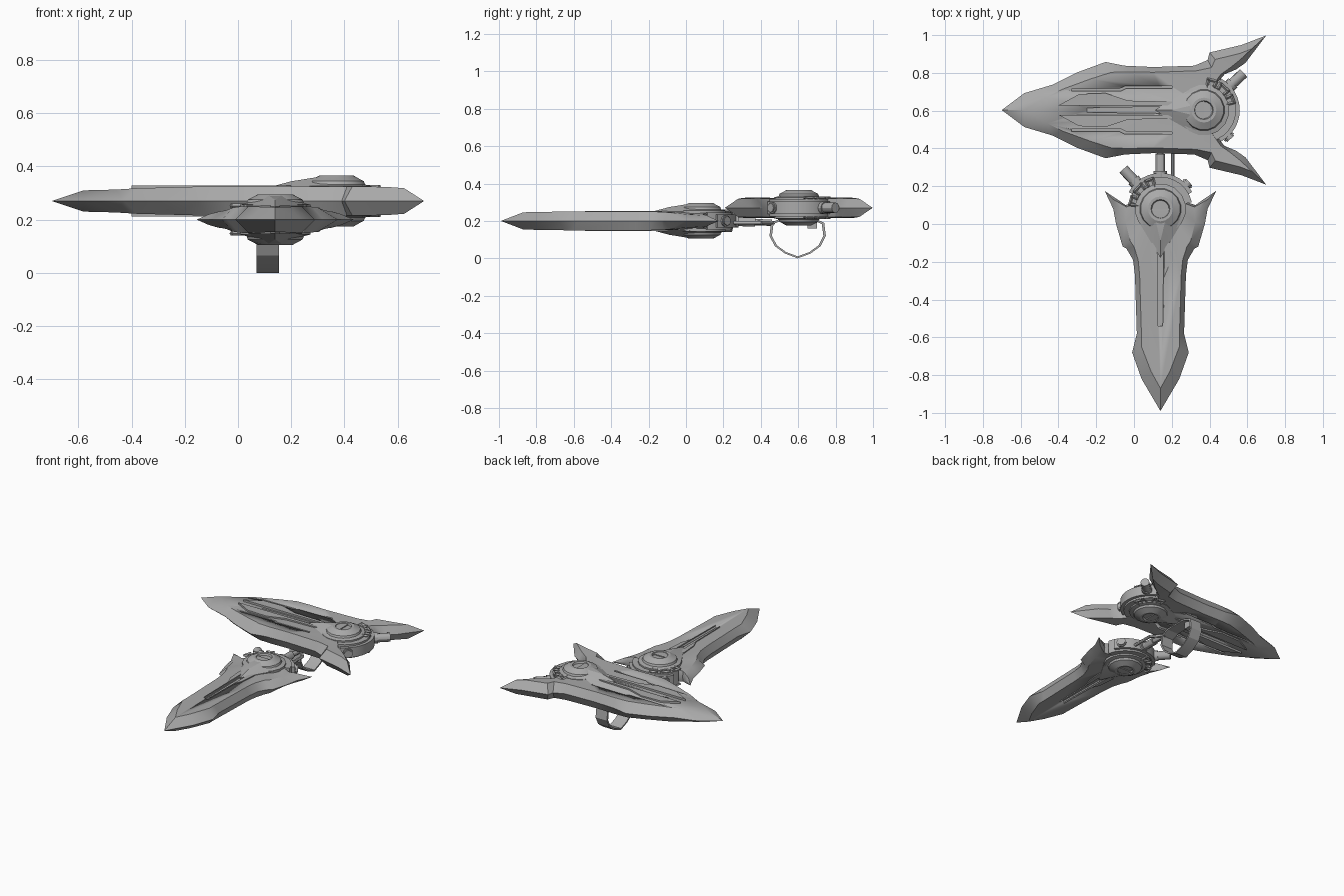
import bpy, bmesh, math
from mathutils import Matrix, Vector

if "Cube" in bpy.data.objects:
    bpy.data.objects.remove(bpy.data.objects["Cube"])

grey = bpy.data.materials.new("steel_grey")
grey.diffuse_color = (0.4, 0.4, 0.4, 1)
grey.use_nodes = True
grey.node_tree.nodes["Principled BSDF"].inputs["Base Color"].default_value = grey.diffuse_color


def finish(name, bm, mat=Matrix(), smooth=30):
    bmesh.ops.recalc_face_normals(bm, faces=bm.faces)
    me = bpy.data.meshes.new(name)
    bm.to_mesh(me)
    bm.free()
    me.materials.append(grey)
    ob = bpy.data.objects.new(name, me)
    ob.matrix_world = mat
    bpy.context.collection.objects.link(ob)
    bpy.ops.object.select_all(action='DESELECT')
    ob.select_set(True)
    bpy.context.view_layer.objects.active = ob
    bpy.ops.object.shade_smooth_by_angle(angle=math.radians(smooth))
    return ob


def prism(bm, pts, z0, z1):
    """Extrude a flat outline between two heights."""
    a = [bm.verts.new((x, y, z0)) for x, y in pts]
    b = [bm.verts.new((x, y, z1)) for x, y in pts]
    bm.faces.new(a[::-1])
    bm.faces.new(b)
    for i in range(len(pts)):
        j = (i + 1) % len(pts)
        bm.faces.new((a[i], a[j], b[j], b[i]))


def rod(bm, p, q, r, n=12):
    p, q = Vector(p), Vector(q)
    m = Matrix.Translation((p + q) / 2) @ (q - p).to_track_quat('Z', 'Y').to_matrix().to_4x4()
    bmesh.ops.create_cone(bm, cap_ends=True, segments=n, radius1=r, radius2=r,
                          depth=(q - p).length, matrix=m)


def polar(r, deg, z=0):
    return Vector((r * math.cos(math.radians(deg)), r * math.sin(math.radians(deg)), z))


def flip(pts):
    return [(x, -y) for x, y in pts]


def blade(name, rows, slots, mat):
    """rows: edge x, edge y, plateau x, plateau y, plateau height; mirrored in y and z."""
    full = rows + [(a, -b, c, -d, h) for a, b, c, d, h in rows[-2:0:-1]]
    bm = bmesh.new()
    edge = [bm.verts.new((r[0], r[1], 0)) for r in full]
    for s in (1, -1):
        top = [bm.verts.new((r[2], r[3], s * r[4])) for r in full]
        n = len(rows)
        # plateau halves meet on a centre line
        bm.faces.new(top[:n])
        bm.faces.new(top[n - 1:] + [top[0]])
        for i in range(len(full)):
            j = (i + 1) % len(full)
            bm.faces.new((edge[i], edge[j], top[j], top[i]))
    bmesh.ops.triangulate(bm, faces=[f for f in bm.faces if len(f.verts) > 4])
    ob = finish(name, bm, mat)
    # sunken channels on both faces
    cb = bmesh.new()
    for pts in slots:
        for s in (1, -1):
            prism(cb, pts, s * 0.036, s * 0.09)
    cut = finish(name + "_channel_cutter", cb, mat)
    cut.hide_render = True
    cut.hide_set(True)
    mod = ob.modifiers.new("channels", 'BOOLEAN')
    mod.operation, mod.solver, mod.object = 'DIFFERENCE', 'EXACT', cut
    return ob


def hub(prefix, mat):
    # turned body with a sunken eight-sided cap
    bm = bmesh.new()
    prof = [(0.045, 0.082), (0.05, 0.094), (0.066, 0.095), (0.085, 0.085),
            (0.105, 0.075), (0.11, 0.062), (0.135, 0.056), (0.135, -0.056)]
    prof += [(r, -z) for r, z in prof[-3::-1]]
    rings = [[bm.verts.new(polar(r, 22.5 * i + 11.25, z)) for i in range(16)] if r > 0.07 else
             [bm.verts.new(polar(r, 45 * (i // 2) + 22.5 + (i % 2) * 22.5, z) *
                           1.0) for i in range(16)] for r, z in prof]
    for a, b in zip(rings, rings[1:]):
        for i in range(16):
            j = (i + 1) % 16
            bm.faces.new((a[i], a[j], b[j], b[i]))
    bm.faces.new(rings[0])
    bm.faces.new(rings[-1])
    finish(prefix + "_hub", bm, mat)

    # pointed guard running onto the blade
    bm = bmesh.new()
    for s in (1, -1):
        for x, y, z in ((-0.26, 0, .05), (-0.15, 0.055, .05), (-0.06, 0.12, .052), (0, 0.13, .05),
                        (-0.17, 0, .074), (-0.065, 0.025, .091), (0, 0.06, .088)):
            for t in ((1, -1) if y else (1,)):
                bm.verts.new((x, y * t, z * s))
    bmesh.ops.convex_hull(bm, input=bm.verts)
    finish(prefix + "_hub_guard", bm, mat, 15)

    # rear collars
    bm = bmesh.new()
    for r0, r1, a, h in ((0.12, 0.17, 78, 0.046), (0.16, 0.19, 62, 0.034)):
        angs = [-a + 2 * a * i / 12 for i in range(13)]
        pts = [polar(r1, t).xy for t in angs] + [polar(r0, t).xy for t in angs[::-1]]
        prism(bm, pts, -h, h)
    finish(prefix + "_hub_collar", bm, mat)

    # exhaust pipe and short stub
    bm = bmesh.new()
    rod(bm, polar(0.12, 43), polar(0.288, 43), 0.028)
    rod(bm, polar(0.12, 43), polar(0.21, 43), 0.034)
    rod(bm, polar(0.1, -47), polar(0.208, -47), 0.024)
    rod(bm, polar(0.19, -47), polar(0.2, -47), 0.031)
    finish(prefix + "_hub_pipes", bm, mat)

    # stepped key-pattern trim
    bm = bmesh.new()
    path = [(.115, 82), (.165, 82), (.165, 66), (.135, 66), (.135, 56), (.165, 56), (.165, 38),
            (.135, 38), (.135, 28), (.165, 28), (.165, 14), (.115, 14)]
    for s in (1, -1):
        for (r0, a0), (r1, a1) in zip(path, path[1:]):
            p, q = polar(r0, a0, s * .052), polar(r1, a1, s * .052)
            d = (q - p).normalized() * .005
            rod(bm, p - d, q + d, 0.008, 4)
    finish(prefix + "_hub_trim", bm, mat)


upper = Matrix.Translation((0.37, 0.603, 0.27))
lower = Matrix.Translation((0.14, 0.08, 0.20)) @ Matrix.Rotation(math.pi / 2, 4, 'Z')

# broad blade with swept rear wings
H = 0.055
broad = [(-1.07, 0, -0.95, 0, .04), (-0.95, .09, -0.83, .07, .043), (-0.80, .135, -0.75, .11, .048),
         (-0.67, .20, -0.60, .165, .052), (-0.52, .255, -0.49, .20, H), (-0.42, .235, -0.40, .203, H),
         (-0.27, .228, -0.27, .20, H), (-0.05, .235, -0.04, .208, H), (0.02, .265, 0.04, .225, H),
         (0.03, .305, 0.06, .268, H), (0.20, .345, 0.19, .30, .053), (0.33, .395, 0.255, .325, .048),
         (0.22, .25, 0.19, .265, .05), (0.17, .215, 0.14, .225, .05), (0.11, .19, 0.09, .19, .05),
         (0.05, .12, 0.04, .12, .05), (0.05, 0, 0.04, 0, .05)]
centre = [(-0.62, .012), (-0.62, -.012), (-0.15, -.018), (-0.15, .018)]
side = [(-0.70, .10), (-0.44, .10), (-0.41, .115), (-0.17, .115), (-0.17, .127), (-0.42, .127), (-0.45, .112),
        (-0.70, .112)]
blade("broad_blade", broad, [centre, side, flip(side)], upper)

# narrow blade with short shoulder wings
narrow = [(-1.07, 0, -0.95, 0, .046), (-0.90, .10, -0.86, .05, .048), (-0.76, .15, -0.73, .10, .05),
          (-0.66, .125, -0.68, .10, .05), (-0.35, .135, -0.35, .11, .05), (-0.27, .145, -0.27, .118, .05),
          (-0.21, .18, -0.20, .14, .048), (-0.20, .20, -0.17, .16, .045), (-0.08, .235, -0.07, .185, .035),
          (0, .25, 0, .212, .03), (0.095, .295, 0.05, .25, .02), (0.045, .22, 0.03, .215, .03),
          (0.02, .185, 0.01, .18, .035), (0.05, .10, 0.04, .10, .045), (0.05, 0, 0.04, 0, .045)]
blade("narrow_blade", narrow, [centre], lower)

hub("broad", upper)
hub("narrow", lower)

# raised panels either side of the centre channel on the broad blade
bm = bmesh.new()
panel = [(-0.77, .025), (-0.66, .085), (-0.52, .09), (-0.40, .05), (-0.17, .045), (-0.17, .025)]
for s in (1, -1):
    for pts in (panel, flip(panel)):
        prism(bm, pts, s * 0.045, s * 0.058)
finish("broad_blade_panels", bm, upper)

# slim frame strips beside the narrow channel
bm = bmesh.new()
strip = [(-0.62, .016), (-0.36, .02), (-0.30, .045), (-0.18, .055), (-0.18, .022)]
for s in (1, -1):
    for pts in (strip, flip(strip)):
        prism(bm, pts, s * 0.045, s * 0.054)
finish("narrow_blade_strips", bm, lower)

# faceted finger loop under the broad blade
loop = [(.51, .215), (.455, .19), (.446, .12), (.475, .065), (.53, .025), (.597, 0), (.665, .025),
        (.72, .065), (.748, .12), (.739, .19), (.684, .215)]
bm = bmesh.new()
grid = [[bm.verts.new((x, .597 + (y - .597) * k, .115 + (z - .115) * k)) for y, z in loop]
        for x, k in ((.07, 1), (.155, 1), (.155, .91), (.07, .91))]
for a, b in zip(grid, grid[1:] + grid[:1]):
    for i in range(len(loop)):
        j = (i + 1) % len(loop)
        bm.faces.new((a[i], a[j], b[j], b[i]))
finish("finger_loop", bm, smooth=20)

# linkage rods joining the lower hub to the loop
bm = bmesh.new()
rod(bm, (.14, .2, .2), (.14, .46, .19), .017)
rod(bm, (.14, .26, .198), (.14, .37, .194), .025)
rod(bm, (.14, .225, .2), (.14, .28, .2), .036)
rod(bm, (.205, .2, .19), (.205, .40, .19), .010)
rod(bm, (.205, .40, .19), (.14, .47, .19), .010)
finish("linkage_rods", bm)

# small latch behind the loop
bm = bmesh.new()
prism(bm, [(.10, .65), (.13, .65), (.13, .70), (.10, .70)], .16, .22)
finish("loop_latch", bm)
